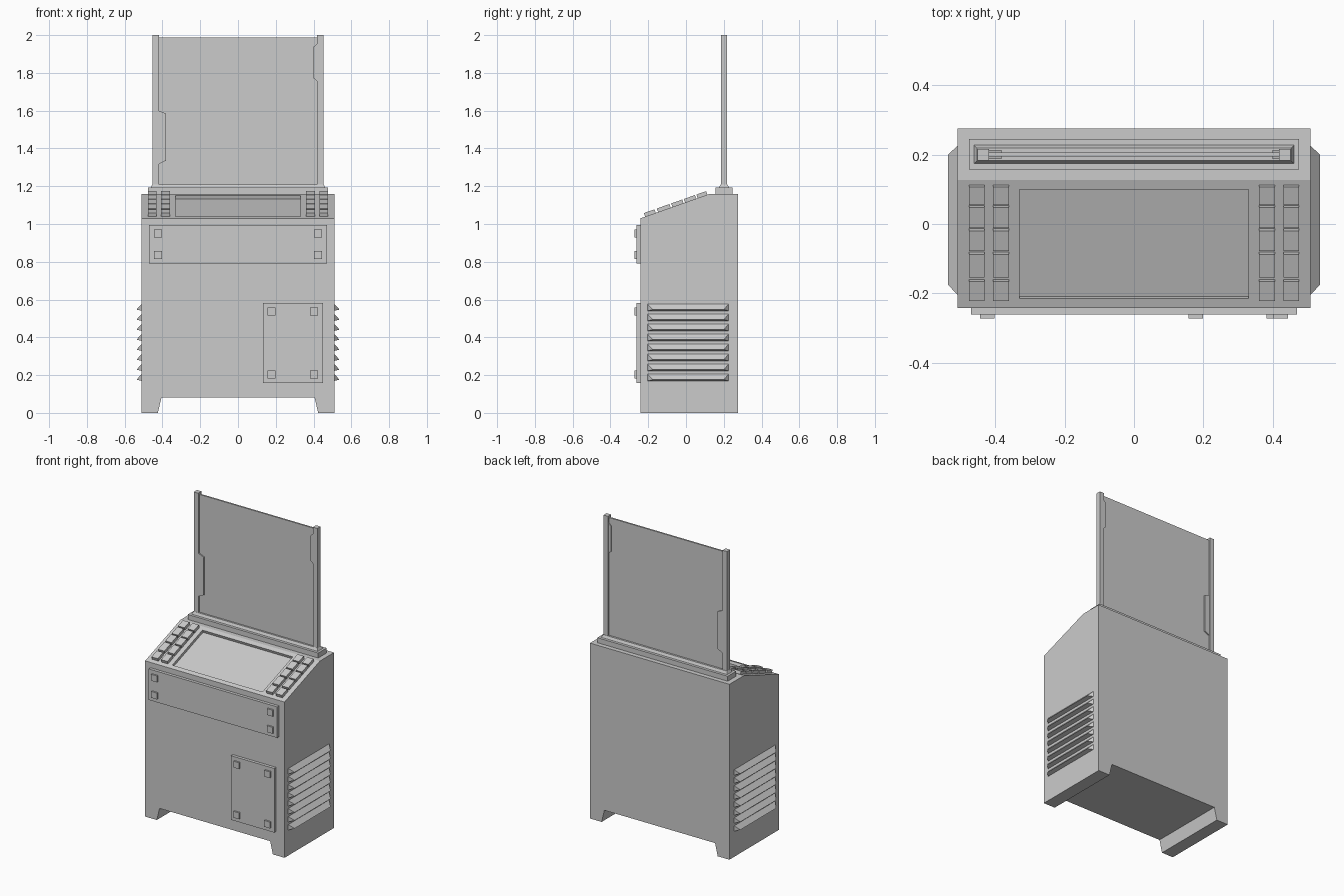
import bpy, bmesh, math
from mathutils import Matrix, Vector

if "Cube" in bpy.data.objects:
    bpy.data.objects.remove(bpy.data.objects["Cube"])


def mesh_object(name, bm):
    bmesh.ops.recalc_face_normals(bm, faces=bm.faces)
    me = bpy.data.meshes.new(name)
    bm.to_mesh(me)
    bm.free()
    ob = bpy.data.objects.new(name, me)
    bpy.context.collection.objects.link(ob)
    return ob


def prism(name, profile, axis, lo, hi):
    """Extrude a 2D profile along x (profile is y,z) or y (profile is x,z)."""
    bm = bmesh.new()
    place = (lambda a, b: (lo, a, b)) if axis == 'x' else (lambda a, b: (a, lo, b))
    face = bm.faces.new([bm.verts.new(place(a, b)) for a, b in profile])
    ext = bmesh.ops.extrude_face_region(bm, geom=[face])
    move = Vector((hi - lo, 0, 0)) if axis == 'x' else Vector((0, hi - lo, 0))
    bmesh.ops.translate(bm, vec=move, verts=[v for v in ext['geom'] if isinstance(v, bmesh.types.BMVert)])
    return mesh_object(name, bm)


def box(name, x, y, z, matrix=None, taper=(0, 0)):
    """Box from ranges; taper pulls the top face in by (x, y)."""
    bm = bmesh.new()
    bmesh.ops.create_cube(bm, size=1)
    for v in bm.verts:
        top = v.co.z > 0
        sx, sy = math.copysign(1, v.co.x), math.copysign(1, v.co.y)
        v.co = (x[sx > 0] - sx * taper[0] * top, y[sy > 0] - sy * taper[1] * top, z[top])
    if matrix:
        bm.transform(matrix)
    return mesh_object(name, bm)


def cut(target, cutter):
    mod = target.modifiers.new("cut", 'BOOLEAN')
    mod.operation, mod.solver, mod.object = 'DIFFERENCE', 'EXACT', cutter
    bpy.context.view_layer.objects.active = target
    bpy.ops.object.modifier_apply(modifier=mod.name)
    bpy.data.objects.remove(cutter)


# Cabinet body with sloped console top
FRONT, BACK = -0.242, 0.275
body = prism("cabinet", [(FRONT, 0), (FRONT, 1.03), (0.127, 1.16), (BACK, 1.16), (BACK, 0)],
             'x', -0.51, 0.51)
# Gap between the feet
cut(body, prism("foot_gap_cutter", [(-0.427, -0.01), (0.427, -0.01), (0.405, 0.082), (-0.405, 0.082)],
                'y', -0.5, 0.5))

# Console slope frame: local y runs up the slope, local z is its normal
angle = math.atan2(0.13, 0.127 - FRONT)
slope = Matrix.Translation((0, FRONT, 1.03)) @ Matrix.Rotation(angle, 4, 'X')
along = lambda y: (y - FRONT) / math.cos(angle)

# Recessed display
cut(body, box("display_cutter", (-0.33, 0.33), (along(-0.215), along(0.1)), (-0.018, 0.1), slope))

# Keys either side of the display
rows = [(-0.216, -0.160), (-0.148, -0.081), (-0.072, -0.013), (-0.005, 0.054), (0.062, 0.113)]
for side in (-1, 1):
    for inner in (0.361, 0.431):
        xs = sorted((side * inner, side * (inner + 0.046)))
        for y0, y1 in rows:
            box("key", xs, (along(y0), along(y1)), (-0.005, 0.02), slope)


# Front access panels with square bolts
def panel(name, x, z, inset):
    box(name, x, (-0.262, FRONT + 0.005), z)
    for cx in (x[0] + inset, x[1] - inset):
        for cz in (z[0] + inset, z[1] - inset):
            box(name + "_bolt", (cx - 0.021, cx + 0.021), (-0.273, -0.26), (cz - 0.021, cz + 0.021))


panel("upper_panel", (-0.47, 0.47), (0.79, 0.995), 0.046)
panel("access_door", (0.132, 0.449), (0.158, 0.582), 0.046)

# Side louvres: wedges with tapered ends
for side in (-1, 1):
    for i in range(8):
        top = 0.577 - i * 0.053
        bm = bmesh.new()
        pts = [(0.509, y, z) for y in (-0.205, 0.226) for z in (top, top - 0.037)]
        pts += [(0.5375, y, top - 0.03) for y in (-0.175, 0.2)]
        v = [bm.verts.new((side * x, y, z)) for x, y, z in pts]
        for f in ((0, 2, 5, 4), (1, 4, 5, 3), (0, 4, 1), (2, 3, 5), (0, 1, 3, 2)):
            bm.faces.new([v[k] for k in f])
        mesh_object("side_louvre", bm)

# Screen base collar and bevelled seat
box("screen_base", (-0.477, 0.477), (0.157, 0.245), (1.155, 1.193))
box("screen_seat", (-0.463, 0.463), (0.173, 0.229), (1.19, 1.21), taper=(0.01, 0.01))

# Upright posts and the thin screen between them
for side in (-1, 1):
    box("screen_post", sorted((side * 0.419, side * 0.452)), (0.184, 0.217), (1.2, 2.0))
box("screen_panel", (-0.425, 0.425), (0.195, 0.206), (1.2, 1.988))

# Stepped brackets on the inner sides of the posts
prism("left_bracket", [(-0.425, 1.605), (-0.419, 1.60), (-0.382, 1.585), (-0.382, 1.335),
                       (-0.419, 1.318), (-0.425, 1.318)], 'y', 0.187, 0.214)
prism("right_bracket", [(0.425, 1.955), (0.419, 1.955), (0.4, 1.938), (0.4, 1.772),
                        (0.419, 1.755), (0.425, 1.755)], 'y', 0.187, 0.214)
